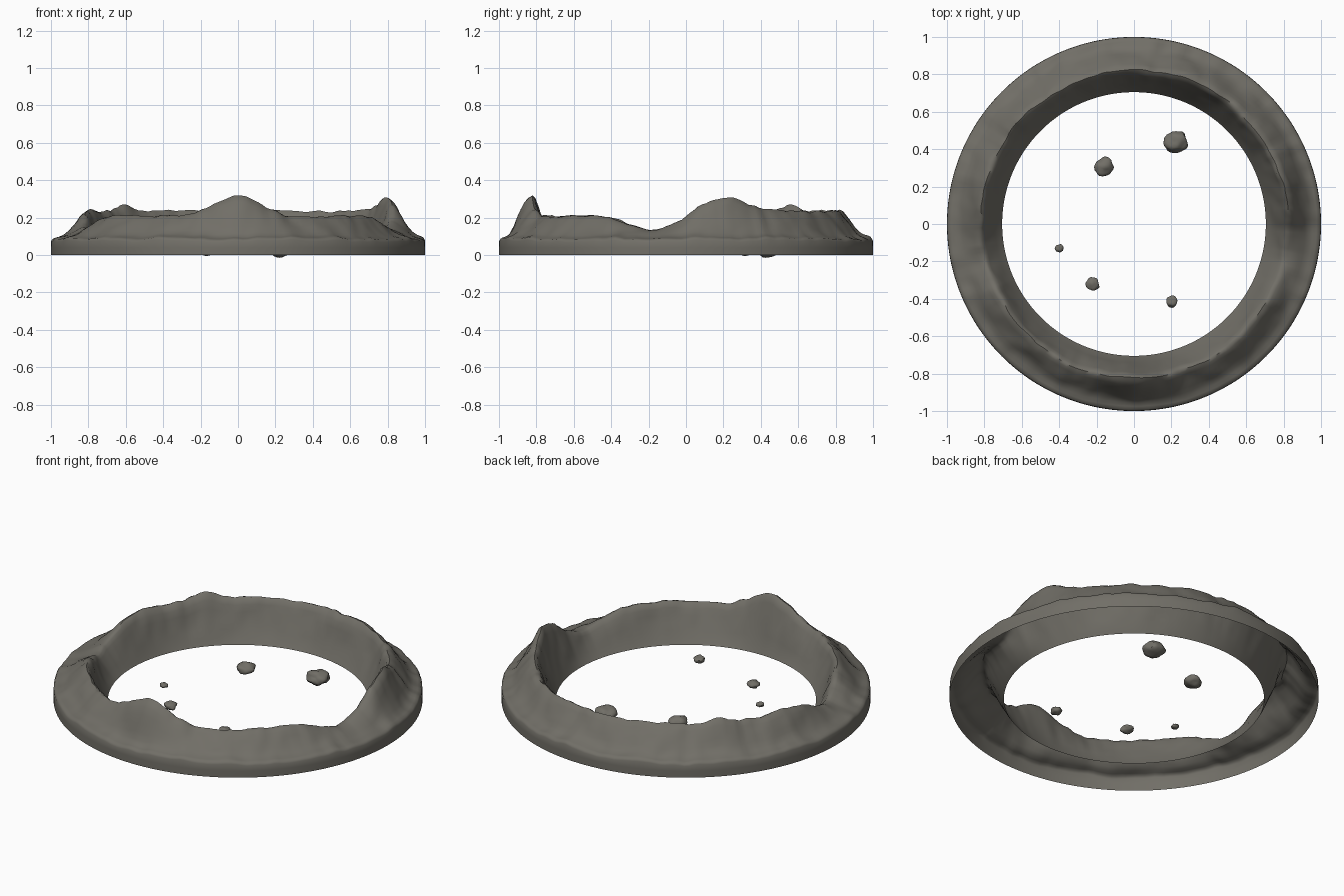
import bpy, bmesh, math
from mathutils import Vector, noise

cube = bpy.data.objects.get("Cube")
if cube:
    bpy.data.objects.remove(cube, do_unlink=True)

rock = bpy.data.materials.new("dusty grey rock")
rock.use_nodes = True
colour = (0.165, 0.157, 0.135, 1)
rock.diffuse_color = colour
rock.node_tree.nodes["Principled BSDF"].inputs["Base Color"].default_value = colour


def finish(bm, name, angle):
    mesh = bpy.data.meshes.new(name)
    bm.to_mesh(mesh)
    bm.free()
    mesh.materials.append(rock)
    ob = bpy.data.objects.new(name, mesh)
    bpy.context.collection.objects.link(ob)
    bpy.ops.object.select_all(action='DESELECT')
    ob.select_set(True)
    bpy.context.view_layer.objects.active = ob
    bpy.ops.object.shade_smooth_by_angle(angle=math.radians(angle))
    return ob


# Peaks and dips of the crest: direction, height, spread (degrees)
BUMPS = [(270, .115, 8), (14, .085, 9), (348, -.08, 10),
         (192, -.085, 9), (137, .035, 4), (166, .02, 6)]


def crest_height(a):
    deg = math.degrees(a)
    h = .222 + .016 * math.sin(a)
    for centre, amount, spread in BUMPS:
        d = (deg - centre + 180) % 360 - 180
        h += amount * math.exp(-.5 * (d / spread) ** 2)
    d = Vector((math.cos(a), math.sin(a), 0))
    return h + .01 * noise.noise(d * 7) + .009 * noise.noise(d * 17)


# Cross-section: radius and share of the height, outside then inside
OUTER = [(.955, .03), (.935, .12), (.915, .28), (.895, .47), (.875, .65),
         (.855, .83), (.838, .95), (.822, 1)]
INNER = [(.808, .96), (.795, .85), (.78, .69), (.762, .5), (.743, .32),
         (.724, .14), (.705, 0)]


def section(a):
    h = crest_height(a)
    d = Vector((math.cos(a), math.sin(a), 0))
    lip = .086 + .016 * noise.noise(d * 5) + .008 * noise.noise(d * 14)
    pts = [(1, 0), (1, .04), (.999, lip - .012), (.992, lip), (.975, lip + .006)]
    pts += [(r, lip + .008 + (h - lip - .008) * f) for r, f in OUTER]
    pts += [(r, h * f) for r, f in INNER]
    out = []
    for r, z in pts:
        # Weathering fades out at both base edges
        p = d * r + Vector((0, 0, z))
        w = min(1, max(0, (z - .05) / .08)) * min(1, (1 - r) / .04)
        rough = .7 * noise.noise(p * 5) + .5 * noise.noise(p * 13)
        r += w * .017 * rough
        z += w * (.35 if r < .84 else 1) * .01 * noise.noise(p * 11 + Vector((3, 7, 1)))
        out.append(d * r + Vector((0, 0, max(z, 0))))
    return out


# Crater rim, an open-bottomed shell
STEPS = 240
bm = bmesh.new()
rings = [[bm.verts.new(p) for p in section(2 * math.pi * i / STEPS)]
         for i in range(STEPS)]
for i, ring in enumerate(rings):
    nxt = rings[(i + 1) % STEPS]
    for j in range(len(ring) - 1):
        bm.faces.new((ring[j], nxt[j], nxt[j + 1], ring[j + 1]))
finish(bm, "crater_rim", 50)

# Loose stones on the crater floor: x, y, radius
STONES = [(.225, .44, .06), (-.16, .305, .05), (-.4, -.13, .022),
          (-.22, -.32, .035), (.2, -.415, .03)]
for n, (x, y, r) in enumerate(STONES):
    bm = bmesh.new()
    bmesh.ops.create_icosphere(bm, subdivisions=3, radius=1)
    for v in bm.verts:
        k = 1 + .28 * noise.noise(v.co * 1.3 + Vector((n * 5, 2, 1)))
        v.co = Vector((v.co.x, v.co.y, v.co.z * .65)) * k * r
        v.co += Vector((x, y, .03))
    finish(bm, "floor_stone_%d" % (n + 1), 40)
